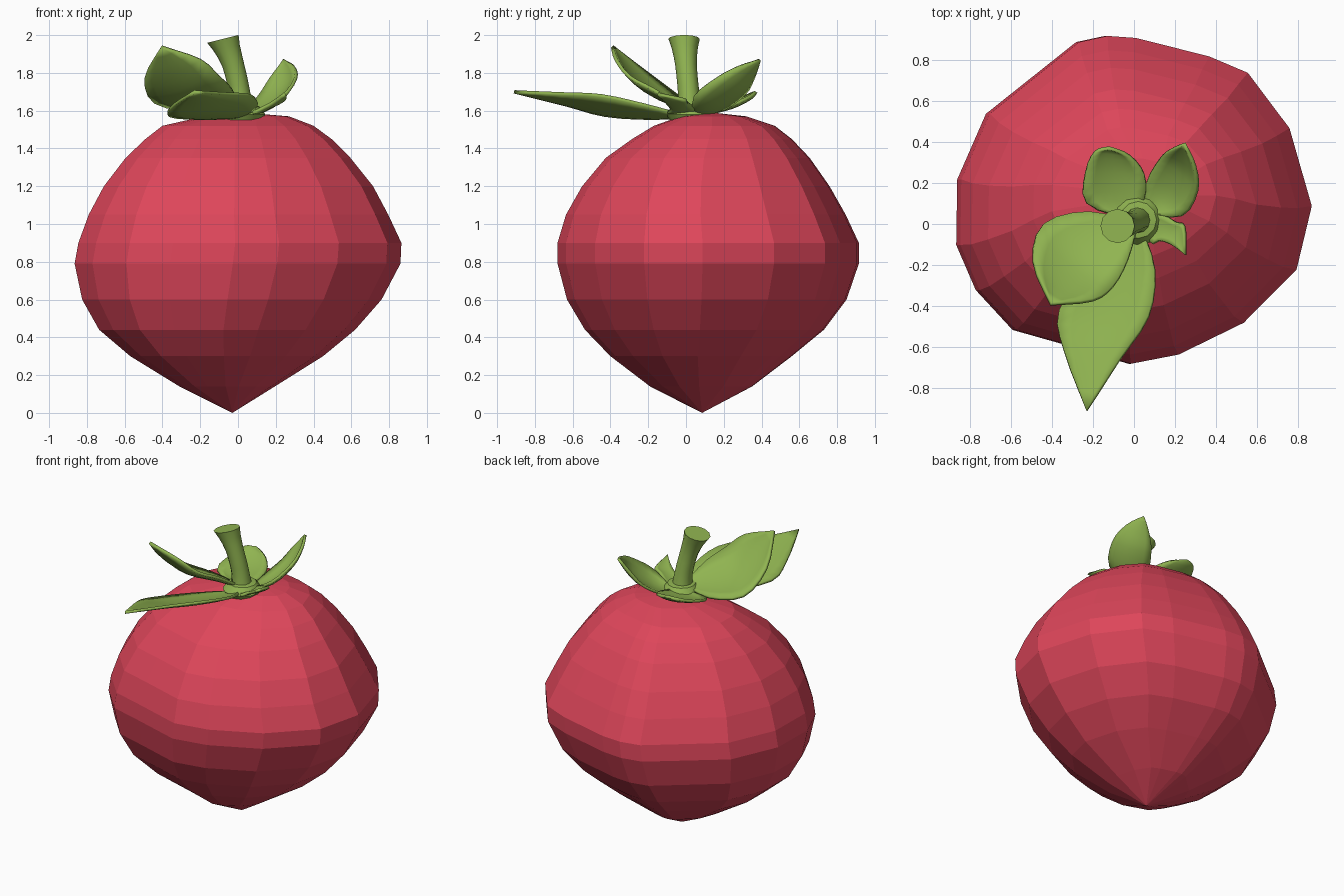
import bpy, bmesh, math
from mathutils import Vector

if "Cube" in bpy.data.objects:
    bpy.data.objects.remove(bpy.data.objects["Cube"])


def material(name, rgb):
    m = bpy.data.materials.new(name)
    m.diffuse_color = (*rgb, 1)
    m.use_nodes = True
    m.node_tree.nodes["Principled BSDF"].inputs["Base Color"].default_value = m.diffuse_color
    return m


RED = material("fruit red", (0.73, 0.061, 0.103))
GREEN = material("leaf green", (0.28, 0.456, 0.082))


def make(name, bm, mat):
    bmesh.ops.recalc_face_normals(bm, faces=bm.faces)
    me = bpy.data.meshes.new(name)
    bm.to_mesh(me)
    bm.free()
    me.materials.append(mat)
    ob = bpy.data.objects.new(name, me)
    bpy.context.collection.objects.link(ob)
    return ob


def loft(rings, start, end):
    """Closed skin through rings of points, capped by two poles."""
    bm = bmesh.new()
    loops = [[bm.verts.new(p) for p in r] for r in rings]
    n = len(loops[0])
    a, b = bm.verts.new(start), bm.verts.new(end)
    for i in range(n):
        j = (i + 1) % n
        for lo, hi in zip(loops, loops[1:]):
            bm.faces.new((lo[i], lo[j], hi[j], hi[i]))
        bm.faces.new((a, loops[0][j], loops[0][i]))
        bm.faces.new((b, loops[-1][i], loops[-1][j]))
    return bm


def spline(pts, steps):
    """Catmull-Rom curve through the points."""
    p = [Vector(q) for q in pts]
    p = [2 * p[0] - p[1]] + p + [2 * p[-1] - p[-2]]
    out = []
    for k in range(1, len(p) - 2):
        a, b, c, d = p[k - 1:k + 3]
        for s in range(steps):
            t = s / steps
            out.append(0.5 * (2 * b + (c - a) * t + (2 * a - 5 * b + 4 * c - d) * t * t
                              + (3 * b - a - 3 * c + d) * t ** 3))
    return out + [p[-2]]


# Fruit: irregular plan outline, fitted to the bounds of every level
outline = [(.865, .09), (.755, .47), (.55, .74), (.36, .82), (0, .91), (-.14, .92),
           (-.28, .89), (-.72, .54), (-.86, .22), (-.865, -.10), (-.77, -.32),
           (-.59, -.515), (-.36, -.58), (-.025, -.68), (.21, -.635), (.53, -.48), (.79, -.22)]
levels = [  # z, x min, x max, y min, y max
    (.14, -.31, .195, -.19, .35), (.30, -.57, .45, -.40, .56), (.44, -.735, .62, -.535, .73),
    (.60, -.825, .76, -.63, .85), (.79, -.865, .86, -.68, .915), (.90, -.845, .865, -.68, .915),
    (1.05, -.79, .795, -.635, .845), (1.20, -.71, .715, -.55, .76), (1.35, -.595, .595, -.425, .655),
    (1.45, -.49, .495, -.285, .56), (1.52, -.40, .40, -.17, .47), (1.57, -.18, .27, -.03, .32)]
rings = []
for z, x0, x1, y0, y1 in levels:
    rings.append([((x0 + x1) / 2 + x / .865 * (x1 - x0) / 2,
                   (y0 + y1) / 2 + (y - .12) / .8 * (y1 - y0) / 2, z) for x, y in outline])
make("fruit", loft(rings, (-.03, .085, 0), (.03, .14, 1.59)), RED)

# Stem: leaning tube that flares at the cut end
path = spline([(.02, .02, 1.53), (.01, .015, 1.68), (-.025, 0, 1.84), (-.08, -.01, 1.98)], 3)
radii = [.075, .068, .062, .057, .056, .056, .057, .062, .07, .083]
rings = []
for c, r in zip(path, radii):
    lean = -.25 * (c.z - 1.53) / .45
    rings.append([(c.x + r * math.cos(a), c.y + r * math.sin(a), c.z - lean * r * math.cos(a))
                  for a in (i * math.tau / 12 for i in range(12))])
stem = make("stem", loft(rings, path[0], path[-1]), GREEN)

# Crown: low collar that joins the leaves under the stem
rings = [[(.02 + r * math.cos(i * math.tau / 12), .02 + r * math.sin(i * math.tau / 12), z)
          for i in range(12)] for r, z in ((.10, 1.54), (.125, 1.58), (.09, 1.625))]
crown = make("crown", loft(rings, (.02, .02, 1.54), (.02, .02, 1.64)), GREEN)


def leaf(name, base, left, right, tip, cup):
    """Cupped blade between two edge curves, thickened."""
    cols = 6
    L = spline([base] + left + [tip], 3)
    R = spline([base] + right + [tip], 3)
    bm = bmesh.new()
    rows = []
    for l, r in zip(L[1:-1], R[1:-1]):
        along = Vector(tip) - Vector(base)
        n = along.cross(l - r)
        n = n.normalized() if n.length > 1e-6 else Vector((0, 0, 1))
        if n.z < 0:
            n = -n
        row = []
        for k in range(cols + 1):
            t = k / cols
            row.append(bm.verts.new(l.lerp(r, t) - n * cup * 4 * t * (1 - t) * (l - r).length))
        rows.append(row)
    b, e = bm.verts.new(base), bm.verts.new(tip)
    for k in range(cols):
        bm.faces.new((b, rows[0][k], rows[0][k + 1]))
        bm.faces.new((e, rows[-1][k + 1], rows[-1][k]))
        for p, q in zip(rows, rows[1:]):
            bm.faces.new((p[k], q[k], q[k + 1], p[k + 1]))
    ob = make(name, bm, GREEN)
    mod = ob.modifiers.new("thickness", "SOLIDIFY")
    mod.thickness = .018
    mod.offset = 0
    return ob


leaves = [
    leaf("front_leaf", (.03, 0, 1.57),
         [(.10, -.22, 1.63), (.07, -.45, 1.68), (-.07, -.66, 1.69)],
         [(-.20, -.18, 1.56), (-.365, -.42, 1.575), (-.34, -.62, 1.63)],
         (-.23, -.91, 1.70), .07),
    leaf("left_leaf", (.02, .0, 1.60),
         [(-.22, .06, 1.60), (-.44, 0, 1.645), (-.49, -.18, 1.78)],
         [(-.03, -.17, 1.71), (-.10, -.30, 1.78), (-.20, -.37, 1.87)],
         (-.405, -.39, 1.94), .08),
    leaf("back_leaf", (-.02, .02, 1.58),
         [(-.23, .10, 1.61), (-.235, .25, 1.65), (-.19, .35, 1.69)],
         [(.05, .12, 1.60), (.05, .24, 1.63), (-.02, .33, 1.67)],
         (-.12, .37, 1.70), .07),
    leaf("back_right_leaf", (.05, .05, 1.57),
         [(.06, .20, 1.61), (.12, .31, 1.69), (.17, .355, 1.77)],
         [(.23, .04, 1.67), (.305, .16, 1.77), (.295, .28, 1.835)],
         (.245, .39, 1.87), .14),
    leaf("right_leaf", (.04, .05, 1.58),
         [(.13, .05, 1.61), (.20, .01, 1.64), (.245, -.01, 1.66)],
         [(.08, -.09, 1.59), (.12, -.08, 1.61), (.18, -.10, 1.64)],
         (.25, -.15, 1.69), .06),
]

# Smooth greens with crisp rims; the fruit keeps its flat facets
for ob in [stem, crown] + leaves:
    bpy.ops.object.select_all(action="DESELECT")
    ob.select_set(True)
    bpy.context.view_layer.objects.active = ob
    bpy.ops.object.shade_smooth_by_angle(angle=math.radians(35))
